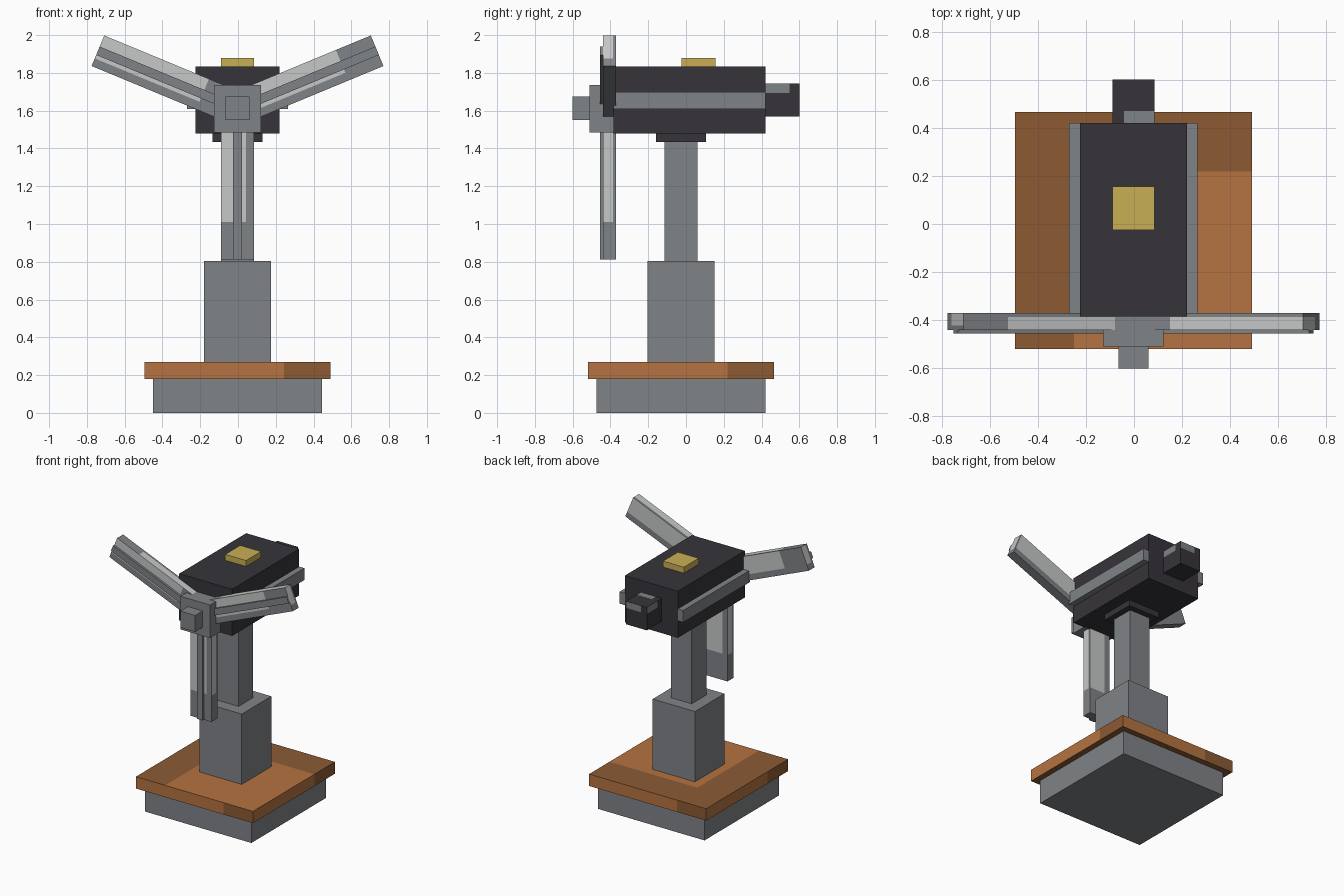
import bpy, bmesh, math
from mathutils import Matrix, Vector

if "Cube" in bpy.data.objects:
    bpy.data.objects.remove(bpy.data.objects["Cube"], do_unlink=True)


def material(name, hex_code):
    """Flat material from an sRGB hex code, stored as linear values."""
    srgb = [int(hex_code[i:i + 2], 16) / 255 for i in (0, 2, 4)]
    lin = [c / 12.92 if c <= 0.04045 else ((c + 0.055) / 1.055) ** 2.4 for c in srgb]
    m = bpy.data.materials.new(name)
    m.use_nodes = True
    m.diffuse_color = (*lin, 1)
    m.node_tree.nodes["Principled BSDF"].inputs["Base Color"].default_value = (*lin, 1)
    return m


GREY = material("steel_grey", "808387")
LIGHT = material("pale_grey", "C6C8C8")
DARK = material("charcoal", "36343A")
ORANGE = material("orange_brown", "B57341")
BROWN = material("dark_brown", "8C5B34")
YELLOW = material("brass_yellow", "C9AF56")


def box(name, x, y, z, mats, rule=None, cuts=(0.25, 0.75)):
    """Box from axis ranges; with a rule, faces are cut and coloured in two tones."""
    lo = Vector((x[0], y[0], z[0]))
    size = Vector((x[1], y[1], z[1])) - lo
    bm = bmesh.new()
    bmesh.ops.create_cube(bm, size=1)
    for v in bm.verts:
        v.co = Vector([lo[i] + (v.co[i] + 0.5) * size[i] for i in range(3)])
    if rule:
        for axis in range(3):
            normal = Vector([float(i == axis) for i in range(3)])
            for t in cuts:
                bmesh.ops.bisect_plane(bm, geom=bm.verts[:] + bm.edges[:] + bm.faces[:],
                                       plane_co=lo + normal * size[axis] * t, plane_no=normal)
        bm.normal_update()
        for f in bm.faces:
            c = f.calc_center_median()
            p = [(c[i] - lo[i]) / size[i] for i in range(3)]
            f.material_index = int(rule(f.normal, p))
    me = bpy.data.meshes.new(name)
    bm.to_mesh(me)
    bm.free()
    for m in mats:
        me.materials.append(m)
    ob = bpy.data.objects.new(name, me)
    bpy.context.collection.objects.link(ob)
    return ob


def across(n, p):
    """Position from 0 to 1 along a side face, from its left edge to its right."""
    if abs(n.y) > 0.5:
        return p[0] if n.y < 0 else 1 - p[0]
    return p[1] if n.x > 0 else 1 - p[1]


# Second tone on the slab: the right quarter of each side, left and back of the top
def slab_rule(n, p):
    if n.z > 0.5:
        return p[0] < 0.25 or p[1] > 0.75
    return n.z < -0.5 or across(n, p) > 0.75


# Pale tone on the blades: all but the right and bottom quarters
def blade_rule(n, p):
    if n.z > 0.5:
        return p[0] > 0.25 and p[1] < 0.75
    return n.z > -0.5 and across(n, p) < 0.75 and p[2] > 0.25


# Grey scuff on the tail block: a corner strip at the top
def tail_rule(n, p):
    if n.z > 0.5:
        return p[0] > 0.28 and p[1] < 0.28
    return n.z > -0.5 and across(n, p) < 0.7 and p[2] > 0.72


# Stand
box("base", (-0.45, 0.445), (-0.475, 0.42), (0, 0.18), [GREY])
box("base_slab", (-0.495, 0.49), (-0.52, 0.465), (0.18, 0.27), [ORANGE, BROWN], slab_rule)
box("lower_column", (-0.18, 0.175), (-0.205, 0.15), (0.27, 0.805), [GREY])
box("upper_column", (-0.09, 0.085), (-0.115, 0.06), (0.805, 1.44), [GREY])
box("collar", (-0.135, 0.13), (-0.16, 0.105), (1.435, 1.48), [DARK])

# Housing
box("housing", (-0.225, 0.22), (-0.385, 0.42), (1.48, 1.835), [DARK])
box("left_rail", (0.22, 0.265), (-0.385, 0.42), (1.61, 1.70), [GREY])
box("right_rail", (-0.27, -0.225), (-0.385, 0.42), (1.61, 1.70), [GREY])
box("tail_block", (-0.09, 0.085), (0.42, 0.6), (1.57, 1.745), [DARK, GREY], tail_rule, (0.28, 0.71))
box("top_plate", (-0.09, 0.085), (-0.025, 0.155), (1.835, 1.88), [YELLOW])

# Hub and nose
box("hub", (-0.128, 0.122), (-0.51, -0.385), (1.485, 1.737), [GREY])
box("nose", (-0.065, 0.06), (-0.6, -0.51), (1.55, 1.675), [GREY])

# Three blades, each a flat bar with a raised rib on the front
LENGTH, HALF, RIB = 0.8, 0.0875, 0.024
BLADES = [("left", (0, LENGTH), None, -22.5),
          ("right", (-LENGTH, 0), None, 22.5),
          ("bottom", None, (-LENGTH, 0), 0)]
for side, xs, zs, angle in BLADES:
    place = Matrix.Translation((-0.0025, 0, 1.611)) @ Matrix.Rotation(math.radians(angle), 4, "Y")
    wide, thin = (-HALF, HALF), (-RIB, RIB)
    blade = box(side + "_blade", xs or wide, (-0.44, -0.37), zs or wide, [GREY, LIGHT], blade_rule)
    rib = box(side + "_blade_rib", xs or thin, (-0.456, -0.44), zs or thin, [GREY])
    for ob in (blade, rib):
        ob.data.transform(place)
